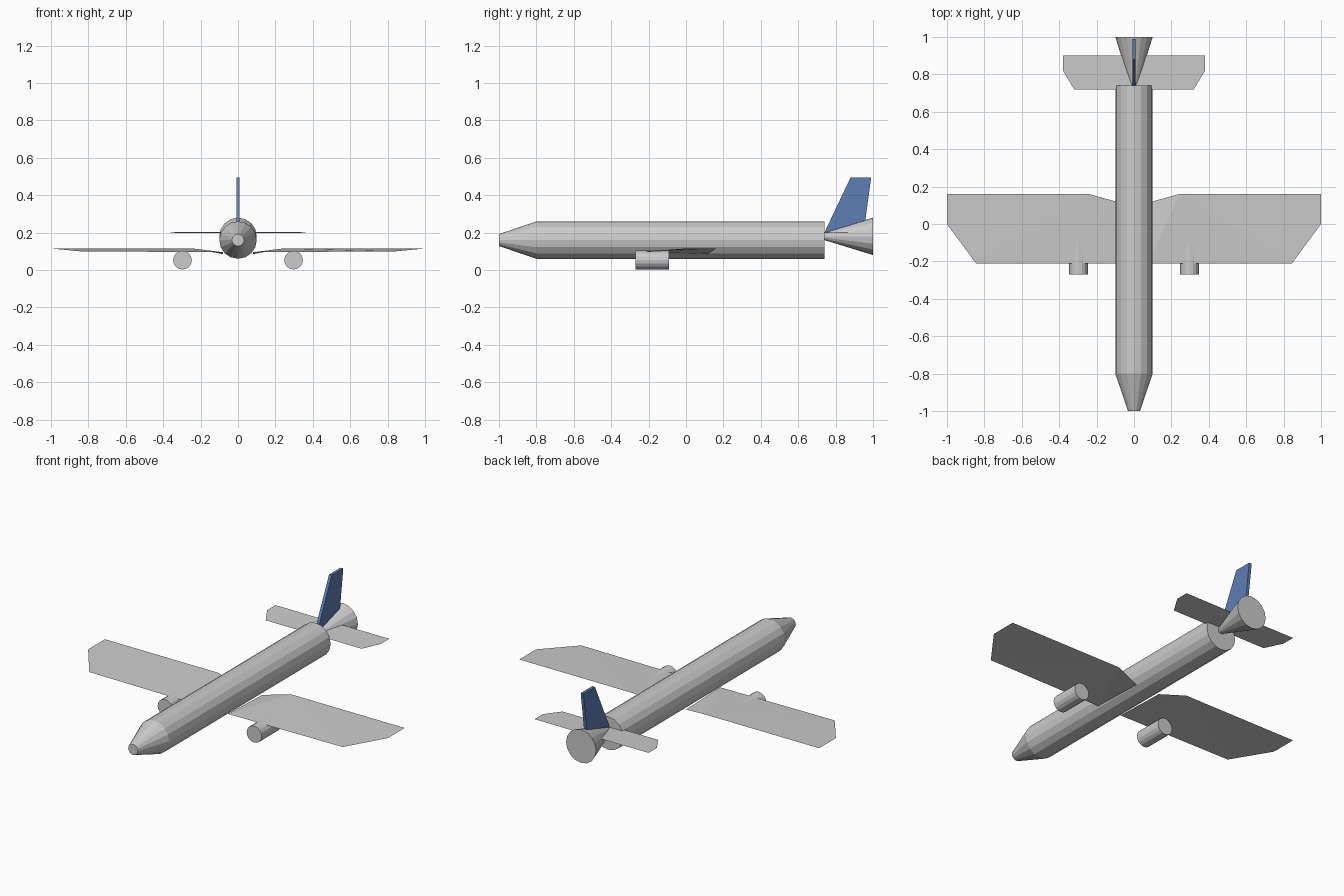
import bpy
import bmesh
from math import pi
from mathutils import Matrix

cube = bpy.data.objects.get("Cube")
if cube:
    bpy.data.objects.remove(cube, do_unlink=True)


def material(name, rgb):
    mat = bpy.data.materials.new(name)
    mat.use_nodes = True
    color = (*rgb, 1)
    mat.diffuse_color = color
    mat.node_tree.nodes["Principled BSDF"].inputs["Base Color"].default_value = color
    return mat


GREY = material("light grey", (0.6, 0.6, 0.6))
BLUE = material("tail blue", (0.11, 0.21, 0.46))


def add(name, bm, mat):
    mesh = bpy.data.meshes.new(name)
    bm.to_mesh(mesh)
    bm.free()
    mesh.materials.append(mat)
    obj = bpy.data.objects.new(name, mesh)
    bpy.context.collection.objects.link(obj)
    return obj


def tube(name, x, z, y0, y1, r0, r1):
    """Capped cone or cylinder lying along y, from y0 to y1."""
    bm = bmesh.new()
    place = Matrix.Translation((x, (y0 + y1) / 2, z)) @ Matrix.Rotation(-pi / 2, 4, "X")
    bmesh.ops.create_cone(bm, cap_ends=True, segments=16, radius1=r0, radius2=r1,
                          depth=y1 - y0, matrix=place)
    return add(name, bm, GREY)


def sheet(name, panels):
    """Thin lifting surface made of flat panels, mirrored to both sides."""
    bm = bmesh.new()
    for side in (1, -1):
        for panel in panels:
            pts = panel if side == 1 else panel[::-1]
            bm.faces.new([bm.verts.new((side * x, y, z)) for x, y, z in pts])
    bmesh.ops.remove_doubles(bm, verts=bm.verts, dist=0.0005)
    return add(name, bm, GREY)


# Body
tube("fuselage", 0, 0.16, -0.8, 0.74, 0.1, 0.1)
tube("nose_cone", 0, 0.16, -1, -0.8, 0.032, 0.1)
tube("tail_cone", 0, 0.18, 0.74, 1, 0.02, 0.1)

# Engines under the wings
for side, label in ((1, "left"), (-1, "right")):
    tube(label + "_engine", side * 0.297, 0.053, -0.27, -0.09, 0.05, 0.05)

# Main wings: bent root, rising trailing edge, clipped tips
root_front, root_rear = (0.08, -0.21, 0.095), (0.08, 0.115, 0.085)
knee, tip_rear = (0.24, 0.16, 0.115), (1, 0.16, 0.115)
tip_front, lead = (1, 0, 0.115), (0.845, -0.21, 0.1)
sheet("wings", [(root_front, knee, root_rear),
                (root_front, lead, knee),
                (lead, tip_front, tip_rear, knee)])

# Tailplane
front, rear = (0, 0.72, 0.197), (0, 0.9, 0.203)
tail_lead, tail_tip, tail_rear = (0.32, 0.72, 0.197), (0.38, 0.82, 0.204), (0.38, 0.9, 0.204)
sheet("tailplane", [(front, tail_lead, rear),
                    (tail_lead, tail_tip, tail_rear, rear)])

# Fin: side profile extruded across x
bm = bmesh.new()
profile = [(0.74, 0.2), (0.95, 0.2), (0.99, 0.495), (0.88, 0.495)]
base = bm.faces.new([bm.verts.new((-0.009, y, z)) for y, z in profile])
grown = bmesh.ops.extrude_face_region(bm, geom=[base])["geom"]
bmesh.ops.translate(bm, vec=(0.018, 0, 0),
                    verts=[v for v in grown if isinstance(v, bmesh.types.BMVert)])
bmesh.ops.recalc_face_normals(bm, faces=bm.faces)
add("tail_fin", bm, BLUE)
